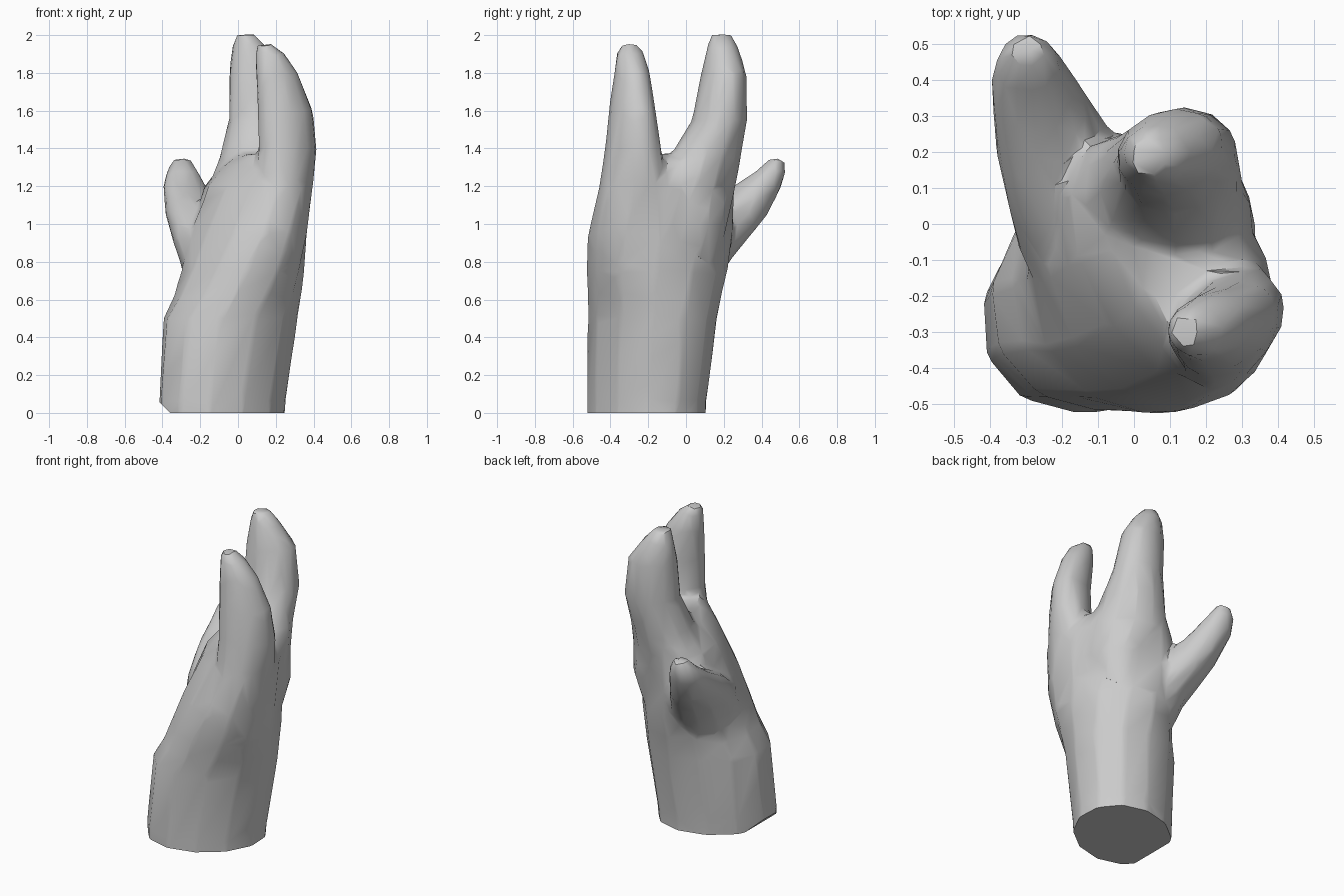
import bpy, bmesh
from math import cos, sin, pi, radians

old = bpy.data.objects.get("Cube")
if old:
    bpy.data.objects.remove(old, do_unlink=True)

skin = bpy.data.materials.new("plain_grey")
skin.use_nodes = True
GREY = (0.6, 0.6, 0.6, 1)
skin.diffuse_color = GREY
skin.node_tree.nodes["Principled BSDF"].inputs["Base Color"].default_value = GREY


def loft(name, rows, sides=12):
    """Skin through slanted oval rings: z, x min, x max, y min, y max, slant."""
    bm = bmesh.new()
    rings = []
    for z, x0, x1, y0, y1, slant in rows:
        ring = []
        for i in range(sides):
            t = 2 * pi * i / sides
            ring.append(bm.verts.new(((x0 + x1) / 2 + (x1 - x0) / 2 * cos(t + radians(slant)),
                                      (y0 + y1) / 2 + (y1 - y0) / 2 * sin(t), z)))
        rings.append(ring)
    for a, b in zip(rings, rings[1:]):
        for i in range(sides):
            j = (i + 1) % sides
            bm.faces.new((a[i], a[j], b[j], b[i]))
    bm.faces.new(rings[0][::-1])
    bm.faces.new(rings[-1])
    bmesh.ops.recalc_face_normals(bm, faces=bm.faces)
    mesh = bpy.data.meshes.new(name)
    bm.to_mesh(mesh)
    bm.free()
    obj = bpy.data.objects.new(name, mesh)
    bpy.context.collection.objects.link(obj)
    return obj


# Wrist and palm; extends below the floor so the cut end stays flat
hand = loft("hand", [
    (-.1, -.42, .25, -.52, .10, -12), (.06, -.425, .26, -.525, .11, -12),
    (.5, -.40, .32, -.52, .165, -8), (.62, -.34, .335, -.52, .19, -2),
    (.75, -.30, .355, -.53, .22, 4), (.95, -.26, .375, -.52, .25, 15),
    (1.2, -.18, .395, -.46, .26, 24), (1.32, -.08, .32, -.40, .27, 25),
    (1.37, .0, .20, -.3, .18, 20)])

# Two upright fingers and the outward-leaning thumb with its broad root
parts = [
    loft("front_finger", [
        (.8, .1, .32, -.46, -.15, 0), (1.0, .07, .37, -.48, -.1, -5),
        (1.2, .09, .40, -.46, -.09, -12),
        (1.4, .105, .42, -.43, -.13, -18), (1.6, .10, .40, -.41, -.16, -18),
        (1.8, .09, .32, -.38, -.19, -10), (1.9, .09, .25, -.37, -.22, 0),
        (1.955, .10, .18, -.34, -.25, 0)]),
    loft("back_finger", [
        (.75, .0, .27, -.2, .15, 0), (1.0, -.04, .34, -.25, .22, 0),
        (1.2, -.16, .335, -.2, .265, 8),
        (1.35, -.10, .305, -.09, .29, 5), (1.55, -.05, .29, .03, .325, -6),
        (1.8, -.05, .25, .08, .32, -8), (1.93, -.035, .16, .11, .28, 0),
        (2.005, -.01, .09, .13, .24, 0)]),
    loft("thumb", [
        (.70, -.28, .05, -.26, .17, 0), (.81, -.31, .05, -.27, .24, 0),
        (.92, -.35, .0, -.19, .33, 2), (1.05, -.385, -.08, -.02, .435, 4),
        (1.2, -.40, -.17, .25, .51, 2), (1.28, -.38, -.21, .37, .53, 0),
        (1.345, -.34, -.25, .44, .52, 0)])]

for part in parts:
    union = hand.modifiers.new("join_" + part.name, 'BOOLEAN')
    union.operation = 'UNION'
    union.solver = 'EXACT'
    union.object = part

# Blend the joints, then thin to coarse facets
remesh = hand.modifiers.new("remesh", 'REMESH')
remesh.mode = 'VOXEL'
remesh.voxel_size = 0.02
soften = hand.modifiers.new("soften", 'SMOOTH')
soften.factor = 0.5
soften.iterations = 5
thin = hand.modifiers.new("thin", 'DECIMATE')
thin.ratio = 0.035

bpy.context.view_layer.update()
mesh = bpy.data.meshes.new_from_object(hand.evaluated_get(bpy.context.evaluated_depsgraph_get()))
hand.modifiers.clear()
hand.data = mesh
for part in parts:
    bpy.data.objects.remove(part, do_unlink=True)


def slice_off(bm, point, normal):
    """Cut away everything behind a plane and cap the opening."""
    bmesh.ops.bisect_plane(bm, geom=bm.verts[:] + bm.edges[:] + bm.faces[:],
                           plane_co=point, plane_no=normal, clear_inner=True)
    bmesh.ops.holes_fill(bm, edges=[e for e in bm.edges if e.is_boundary], sides=0)


# Flat cut at the wrist, with its palm-side corner bevelled
bm = bmesh.new()
bm.from_mesh(mesh)
slice_off(bm, (0, 0, 0), (0, 0, 1))
slice_off(bm, (-.36, -.25, 0), (1, 0, 1))
bmesh.ops.recalc_face_normals(bm, faces=bm.faces)
bm.to_mesh(mesh)
bm.free()
mesh.materials.clear()
mesh.materials.append(skin)

bpy.ops.object.select_all(action='DESELECT')
hand.select_set(True)
bpy.context.view_layer.objects.active = hand
bpy.ops.object.shade_smooth_by_angle(angle=radians(35))
